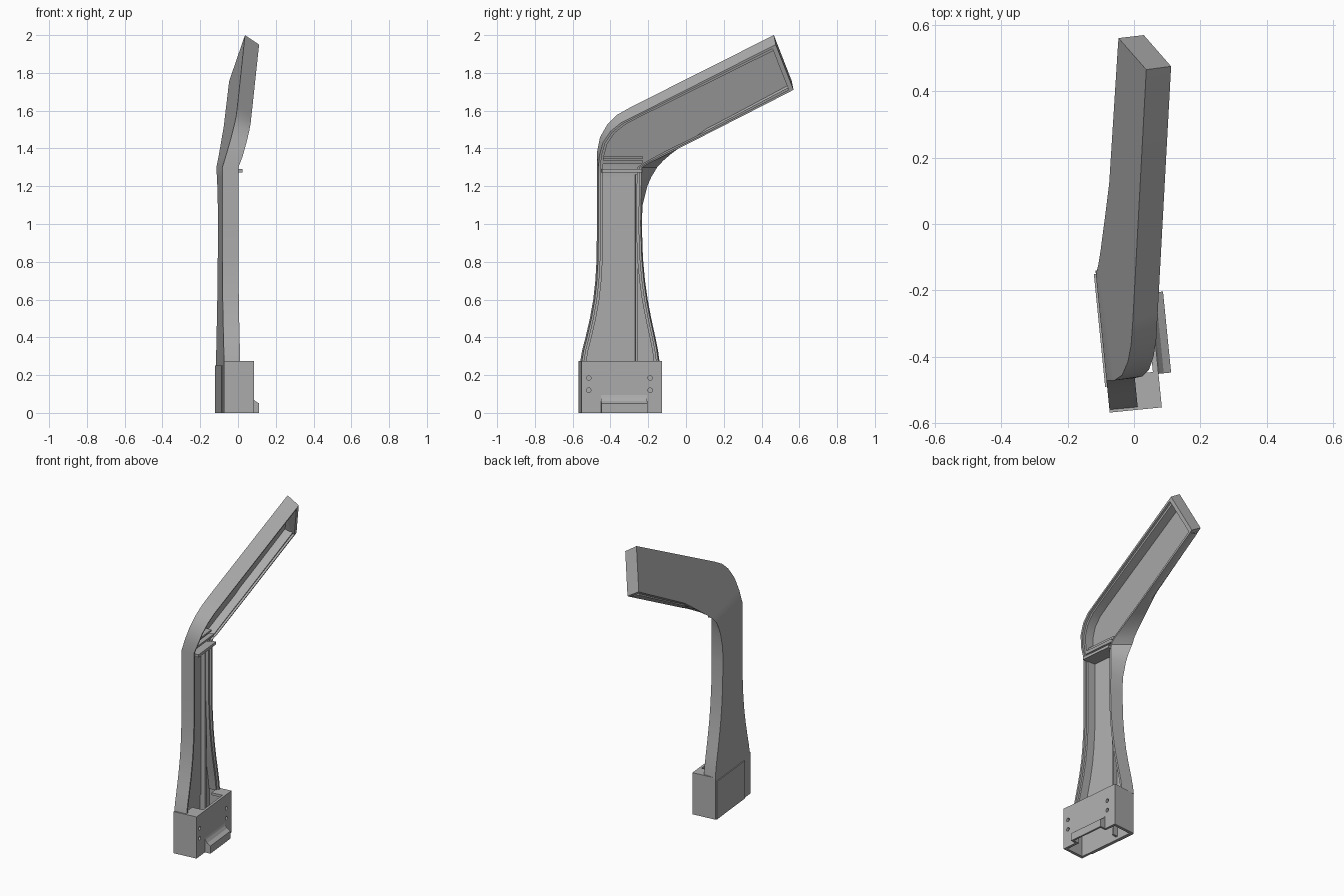
import bpy, bmesh, math
from mathutils import Vector

if "Cube" in bpy.data.objects:
    bpy.data.objects.remove(bpy.data.objects["Cube"])

grey = bpy.data.materials.new("grey")
grey.diffuse_color = (0.42, 0.42, 0.42, 1)
grey.use_nodes = True
grey.node_tree.nodes["Principled BSDF"].inputs["Base Color"].default_value = grey.diffuse_color

FOLD = 1.30    # height where the arm leans sideways
T = 0.086      # depth of the channel


def place(y, z, w):
    """Side-profile point (y, z) at depth w, on the yawed and folded sheet."""
    return Vector((-0.13 - 0.1 * y + 0.305 * max(0, z - FOLD) + w, y, z))


def make(name, verts, faces, smooth=False):
    me = bpy.data.meshes.new(name)
    me.from_pydata([tuple(v) for v in verts], [], faces)
    bm = bmesh.new()
    bm.from_mesh(me)
    bmesh.ops.recalc_face_normals(bm, faces=bm.faces)
    bm.to_mesh(me)
    bm.free()
    ob = bpy.data.objects.new(name, me)
    bpy.context.collection.objects.link(ob)
    me.materials.append(grey)
    bpy.ops.object.select_all(action='DESELECT')
    ob.select_set(True)
    bpy.context.view_layer.objects.active = ob
    if smooth:
        bpy.ops.object.shade_smooth_by_angle(angle=math.radians(30))
    return ob


def loft(name, rings, smooth=False):
    n = len(rings[0])
    faces = [(i * n + j, i * n + (j + 1) % n, (i + 1) * n + (j + 1) % n, (i + 1) * n + j)
             for i in range(len(rings) - 1) for j in range(n)]
    last = (len(rings) - 1) * n
    faces += [tuple(range(n)), tuple(range(last, last + n))]
    return make(name, [v for r in rings for v in r], faces, smooth)


def extrude(name, y0, y1, section):
    """Extrude a (depth, height) section along the base direction."""
    return loft(name, [[place(y, z, w) + Vector((0, 0.1 * w, 0)) for w, z in section]
                       for y in (y0, y1)])


def box(name, y0, y1, z0, z1, w0, w1):
    return extrude(name, y0, y1, [(w0, z0), (w1, z0), (w1, z1), (w0, z1)])


# Stations: back-sheet front/rear edge, open-side front/rear edge, as (y, z)
stations = [((a, z), (b, z), (a + 0.008, z), (b - 0.006, z)) for z, a, b in [
    (0.27, -0.560, -0.140), (0.33, -0.550, -0.148), (0.40, -0.532, -0.162),
    (0.50, -0.509, -0.184), (0.60, -0.491, -0.203), (0.70, -0.480, -0.217),
    (0.82, -0.473, -0.228), (1.00, -0.472, -0.234)]]
stations += [
    ((-.472, 1.10), (-.230, 1.10), (-.464, 1.10), (-.238, 1.10)),
    ((-.472, 1.20), (-.205, 1.20), (-.464, 1.20), (-.237, 1.20)),
    ((-.472, 1.25), (-.183, 1.25), (-.464, 1.25), (-.236, 1.25)),
    ((-.472, 1.30), (-.153, 1.30), (-.464, 1.30), (-.234, 1.30)),
    ((-.471, 1.38), (-.120, 1.336), (-.459, 1.36), (-.195, 1.323)),
    ((-.455, 1.46), (-.080, 1.370), (-.440, 1.43), (-.150, 1.345)),
    ((-.415, 1.53), (-.040, 1.400), (-.400, 1.49), (-.100, 1.370)),
    ((-.365, 1.578), (.020, 1.446), (-.345, 1.535), (-.030, 1.405)),
    ((-.290, 1.62), (.120, 1.520), (-.270, 1.573), (.080, 1.460)),
    ((.445, 1.99), (.540, 1.745), (.455, 1.940), (.550, 1.700)),
]


def channel(st):
    """Open U section with a stepped lip along both rims."""
    al, bl, ar, br = [Vector(p) for p in st]
    d = (br - ar).normalized()
    t = T if ar.y <= FOLD else T + 0.005

    def at(p, w):
        return place(p.x, p.y, w)
    a1, a2, b1, b2 = ar + d * .012, ar + d * .024, br - d * .012, br - d * .024
    return [at(al, 0), at(bl, 0), at(br, t), at(b1, t), at(b1, t - .014), at(b2, t - .014),
            at(b2, .02), at(a2, .02), at(a2, t - .014), at(a1, t - .014), at(a1, t), at(ar, t)]


# Bent channel from the base to the arm tip
loft("post_and_arm_shell", [channel(s) for s in stations], smooth=True)

# Closed tip of the arm
tip = [((.443, 1.989), (.538, 1.744), (.453, 1.939), (.548, 1.699)),
       ((.465, 2.000), (.560, 1.757), (.475, 1.950), (.569, 1.711))]
cap = loft("arm_tip", [[place(*al, 0), place(*bl, 0), place(*br, T + .005), place(*ar, T + .005)]
                       for al, bl, ar, br in tip])

# Cross pieces at the fold and the long rib inside the post
box("fold_divider", -0.455, -0.235, 1.318, 1.335, 0.015, T - 0.006)
box("fold_ledge", -0.455, -0.235, 1.345, 1.360, 0.010, T - 0.030)
box("post_hook", -0.455, -0.245, 1.272, 1.290, 0.015, 0.108)
box("post_rib", -0.272, -0.258, 0.02, 1.262, 0.015, 0.050)

# Hollow base: walls, end strips on top, raised back plate
Y0, Y1, W, H = -0.568, -0.143, 0.157, 0.275
box("base_back_wall", Y0, Y1, 0, H, 0, 0.016)
box("base_front_wall", Y0, Y0 + 0.018, 0, H, 0, W)
box("base_rear_wall", Y1 - 0.018, Y1, 0, H, 0, W)
box("base_top_front", Y0, -0.46, H - 0.016, H, T - 0.02, W)
box("base_top_rear", -0.225, Y1, H - 0.016, H, T - 0.02, W)
box("base_back_plate", -0.49, -0.15, 0, 0.25, -0.006, 0.002)

# Outer base wall with screw holes and a notch for the ledge
wall = box("base_outer_wall", Y0, Y1, 0, H, W - 0.016, W)
cutters = [box("notch_cutter", -0.465, -0.225, -0.05, 0.088, W - 0.05, W + 0.05)]
for y in (-0.515, -0.19):
    for z in (0.12, 0.185):
        rings = [[place(y + .012 * math.cos(k * math.tau / 16), z + .012 * math.sin(k * math.tau / 16), w)
                  for k in range(16)] for w in (W - 0.05, W + 0.05)]
        cutters.append(loft("hole_cutter", rings))
for c in cutters:
    mod = wall.modifiers.new("cut", 'BOOLEAN')
    mod.operation, mod.solver, mod.object = 'DIFFERENCE', 'EXACT', c
bpy.context.view_layer.objects.active = wall
for mod in list(wall.modifiers):
    bpy.ops.object.modifier_apply(modifier=mod.name)
for c in cutters:
    bpy.data.objects.remove(c)

# Flared ledge on the outer wall, open underneath
outer = [(W - .002, .10), (W + .004, .082), (W + .016, .064), (W + .038, .05), (W + .038, 0)]
inner = [(W + .026, 0), (W + .026, .04), (W + .008, .055), (W - .016, .088), (W - .016, .10)]
extrude("ledge_skin", -0.465, -0.225, outer + inner)
side = outer + [(W - .016, 0), (W - .016, .10)]
for name, y in (("ledge_front_side", -0.467), ("ledge_rear_side", -0.235)):
    extrude(name, y, y + 0.012, side)
